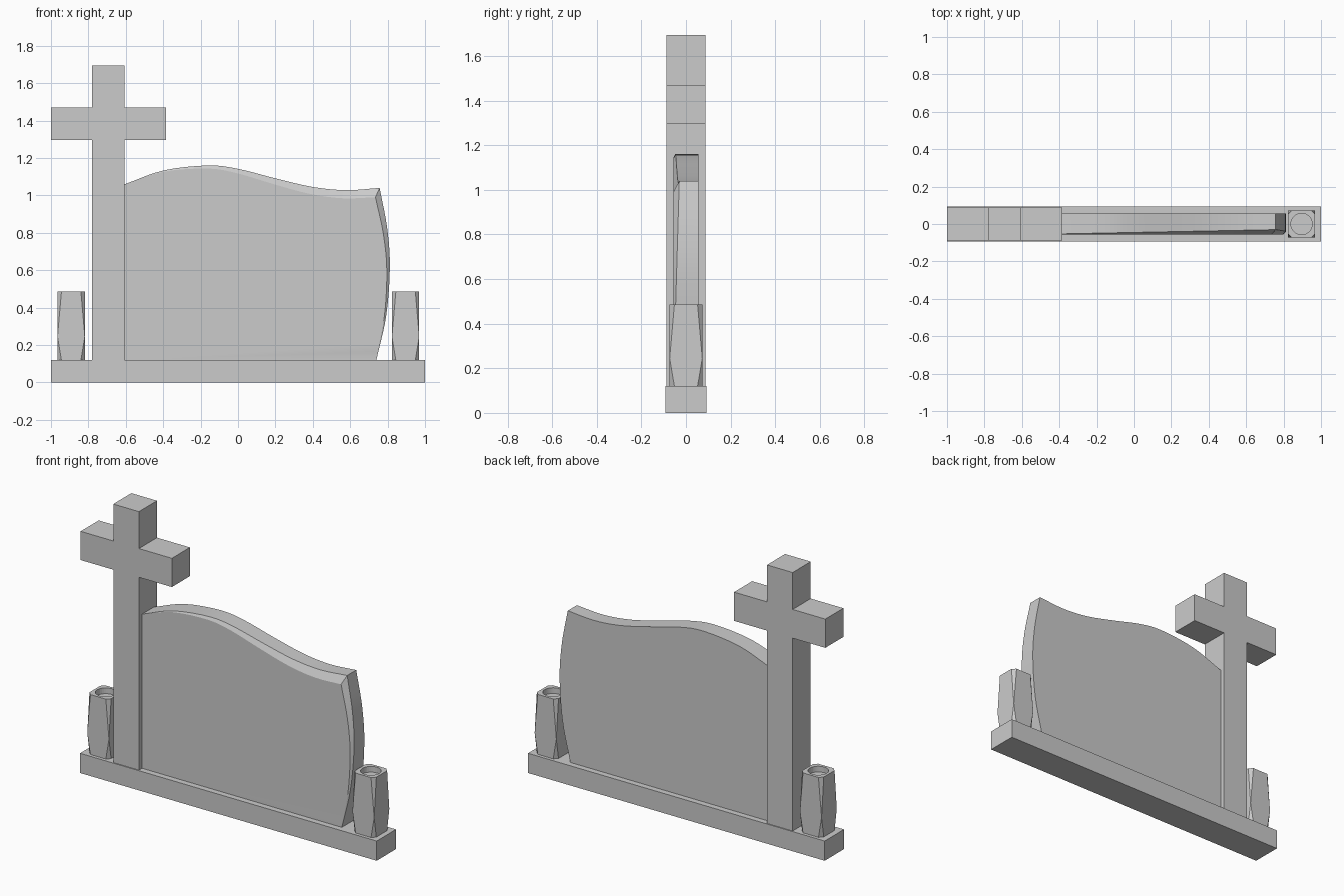
import bpy, bmesh, math
from mathutils import Vector

if "Cube" in bpy.data.objects:
    bpy.data.objects.remove(bpy.data.objects["Cube"])


def finish(bm, name):
    bmesh.ops.recalc_face_normals(bm, faces=bm.faces[:])
    me = bpy.data.meshes.new(name)
    bm.to_mesh(me)
    bm.free()
    ob = bpy.data.objects.new(name, me)
    bpy.context.collection.objects.link(ob)
    return ob


def skin(bm, rings, cap_start=True, cap_end=True):
    """Bridge equal-length closed rings and cap the ends."""
    n = len(rings[0])
    for a, b in zip(rings, rings[1:]):
        for i in range(n):
            j = (i + 1) % n
            bm.faces.new((a[i], a[j], b[j], b[i]))
    if cap_start:
        bm.faces.new(rings[0])
    if cap_end:
        bm.faces.new(rings[-1])


def prism(name, profile, depth):
    """Extrude an x-z outline through y = -depth..depth."""
    bm = bmesh.new()
    skin(bm, [[bm.verts.new((x, y, z)) for x, z in profile] for y in (-depth, depth)])
    return finish(bm, name)


def spline(pts, steps):
    """Smooth curve through the given points."""
    p = [Vector(q) for q in pts]
    p = [2 * p[0] - p[1]] + p + [2 * p[-1] - p[-2]]
    out = []
    for a, b, c, d in zip(p, p[1:], p[2:], p[3:]):
        for k in range(steps):
            t = k / steps
            out.append(0.5 * (2 * b + (c - a) * t + (2 * a - 5 * b + 4 * c - d) * t * t
                              + (3 * b - a - 3 * c + d) * t ** 3))
    return out + [p[-2]]


# Plinth
prism("base", [(-1, 0), (1, 0), (1, 0.12), (-1, 0.12)], 0.093)

# Cross
L, R, BL, BR, Z0, Z1 = -0.78, -0.607, -1.0, -0.385, 1.295, 1.47
prism("cross", [(L, 0.12), (R, 0.12), (R, Z0), (BR, Z0), (BR, Z1), (R, Z1), (R, 1.695),
                (L, 1.695), (L, Z1), (BL, Z1), (BL, Z0), (L, Z0)], 0.087)

# Headstone with wavy top, bowed side and a front chamfer that fades to nothing
top = spline([(R, 1.059), (-0.4, 1.133), (-0.16, 1.16), (0, 1.142), (0.2, 1.091),
              (0.4, 1.045), (0.58, 1.028), (0.757, 1.04)], 4)
side = spline([(0.757, 1.04), (0.797, 0.83), (0.812, 0.62), (0.793, 0.36), (0.74, 0.12)], 5)
outline = [(p.x, p.y, (p.x - R) / (0.757 - R), (p.x - R) / (0.757 - R)) for p in top]
for p in side[1:]:
    s = max(0, (p.y - 0.12) / 0.92)
    outline.append((p.x, p.y, s, math.sqrt(s)))
outline.append((R, 0.12, 0, 0))
bm = bmesh.new()
back = [bm.verts.new((x, 0.057, z)) for x, z, w, v in outline]
rim = [bm.verts.new((x, -0.057 + 0.027 * w, z)) for x, z, w, v in outline]
front = [bm.verts.new((x - 0.022 * v, -0.057, z - 0.05 * w)) for x, z, w, v in outline]
skin(bm, [back, rim, front])
bmesh.ops.remove_doubles(bm, verts=bm.verts[:], dist=1e-5)
stone = finish(bm, "headstone")
bpy.context.view_layer.objects.active = stone
stone.select_set(True)
bpy.ops.object.shade_smooth_by_angle(angle=math.radians(20))
stone.select_set(False)


# Vases: square at the belly, corners cut toward top and bottom, round well
def vase(name, cx):
    bm = bmesh.new()
    h, c, n = 0.073, 0.021, 32

    def octagon(z, cut):
        k = h - cut
        return [bm.verts.new((cx + x, y, z)) for x, y in
                [(h, -k), (h, k), (k, h), (-k, h), (-h, k), (-h, -k), (-k, -h), (k, -h)]]

    def circle(z, r):
        return [bm.verts.new((cx + r * math.cos(2 * math.pi * i / n),
                              r * math.sin(2 * math.pi * i / n), z)) for i in range(n)]

    rings = [octagon(0.12, c), octagon(0.245, 0), octagon(0.485, c)]
    skin(bm, rings, cap_end=False)
    rim, floor = circle(0.485, 0.057), circle(0.45, 0.057)
    skin(bm, [rim, floor], cap_start=False)
    bm.edges.ensure_lookup_table()
    loops = [e for e in bm.edges if e.is_boundary]
    bmesh.ops.bridge_loops(bm, edges=loops)
    bmesh.ops.remove_doubles(bm, verts=bm.verts[:], dist=1e-5)
    return finish(bm, name)


vase("vase_left", -0.892)
vase("vase_right", 0.896)
